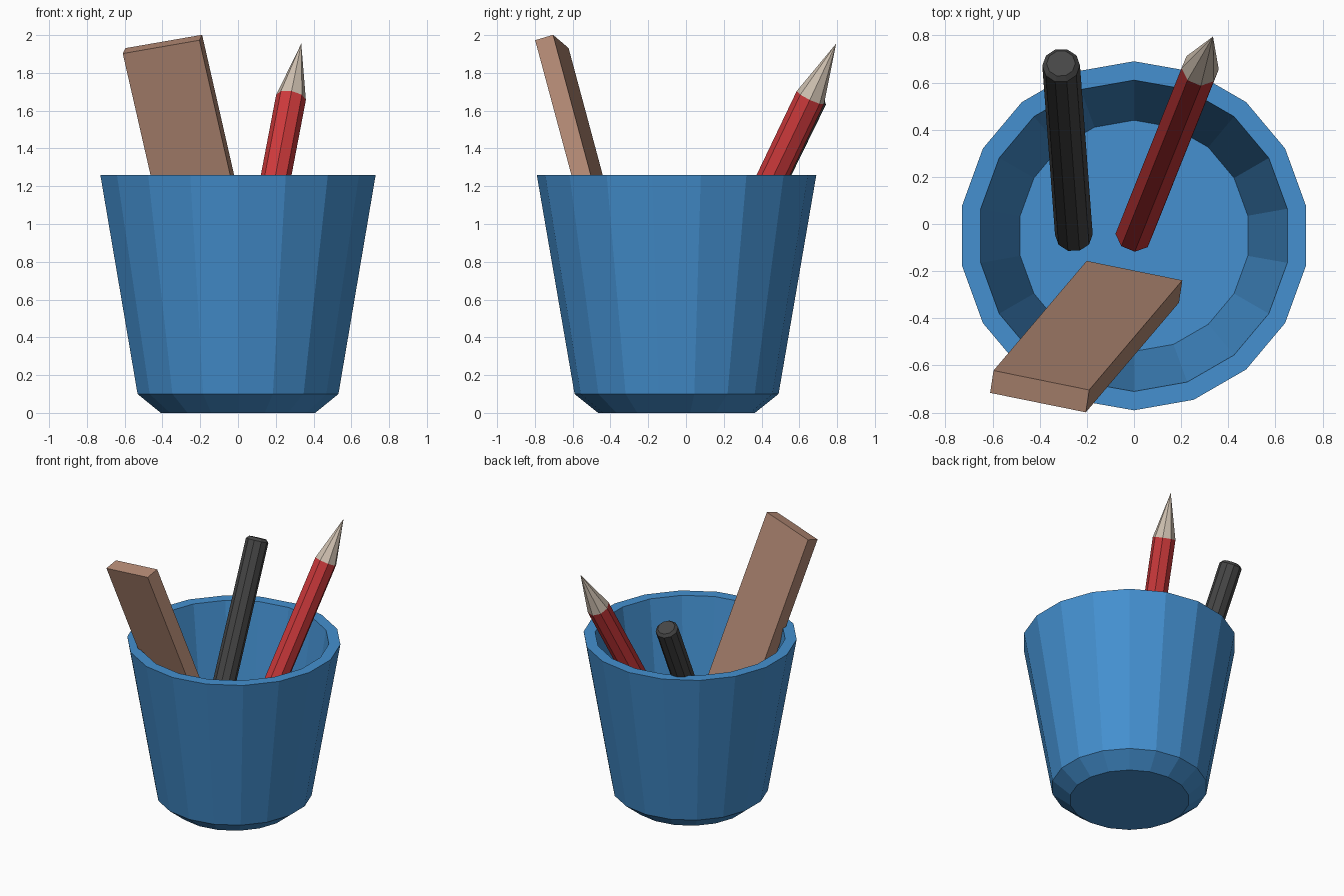
import bpy, bmesh, math
from mathutils import Vector, Matrix

if "Cube" in bpy.data.objects:
    bpy.data.objects.remove(bpy.data.objects["Cube"])


def material(name, rgb):
    m = bpy.data.materials.new(name)
    m.diffuse_color = (*rgb, 1)
    m.use_nodes = True
    m.node_tree.nodes["Principled BSDF"].inputs["Base Color"].default_value = m.diffuse_color
    return m


BLUE = material("cup blue", (0.058, 0.279, 0.631))
RED = material("pencil red", (0.61, 0.041, 0.044))
WOOD = material("sharpened wood", (0.62, 0.527, 0.434))
BLACK = material("pen black", (0.062, 0.062, 0.062))
BROWN = material("ruler brown", (0.456, 0.254, 0.178))


def finish(name, bm, mats):
    bmesh.ops.recalc_face_normals(bm, faces=bm.faces)
    me = bpy.data.meshes.new(name)
    bm.to_mesh(me)
    bm.free()
    for m in mats:
        me.materials.append(m)
    ob = bpy.data.objects.new(name, me)
    bpy.context.collection.objects.link(ob)
    return ob


def lathe(name, profile, sides, start, mats, tip_from=None):
    """Revolve (radius, height) points about z; zero radius makes a point."""
    bm = bmesh.new()
    rings = []
    for r, z in profile:
        if r == 0:
            rings.append([bm.verts.new((0, 0, z))] * sides)
            continue
        angles = [start + 2 * math.pi * i / sides for i in range(sides)]
        rings.append([bm.verts.new((r * math.cos(a), r * math.sin(a), z)) for a in angles])
    for k, (a, b) in enumerate(zip(rings, rings[1:])):
        for i in range(sides):
            j = (i + 1) % sides
            f = bm.faces.new(list(dict.fromkeys((a[i], a[j], b[j], b[i]))))
            if tip_from is not None and k >= tip_from:
                f.material_index = 1
    for ring, (r, z) in ((rings[0], profile[0]), (rings[-1], profile[-1])):
        if r > 0:
            bm.faces.new(ring)
    return finish(name, bm, mats)


def lean(ob, base, top):
    """Place a stick so that its z axis runs from base towards top."""
    d = (Vector(top) - Vector(base)).normalized()
    rot = Vector((0, 0, 1)).rotation_difference(d).to_matrix().to_4x4()
    ob.matrix_world = Matrix.Translation(base) @ rot


# Cup: bevelled foot, flared wall, flat rim, hollow inside with a floor
cup = lathe("cup", [(0.415, 0), (0.54, 0.1), (0.74, 1.26), (0.66, 1.26), (0.49, 0.16)],
            18, math.pi / 2, [BLUE])
cup.location.y = -0.05

# Pencil: eight-sided body with a sharpened cone
base, tip = Vector((0, -0.045, 0.2)), Vector((0.335, 0.795, 1.955))
length = (tip - base).length
pencil = lathe("pencil", [(0.08, 0), (0.08, length * 0.8376), (0, length)],
               8, math.pi / 2, [RED, WOOD], tip_from=1)
lean(pencil, base, tip)

# Pen: ten-sided barrel with a chamfered end
base, top = Vector((-0.255, -0.045, 0.2)), Vector((-0.309, 0.672, 1.665))
length = (top - base).length
pen = lathe("pen", [(0.08, 0), (0.08, length), (0.061, length + 0.02)],
            10, math.pi / 2 + math.pi / 10, [BLACK])
lean(pen, base, top)

# Ruler: flat bar leaning out over the front left rim
down = Vector((0.395, 0.465, -1.73))
length = down.length
down.normalize()
width = Vector((0.405, -0.083, 0.073))
width = (width - down * width.dot(down)).normalized()
thick = width.cross(down)
centre = Vector((-0.4, -0.71, 1.952)) + down * length / 2
bm = bmesh.new()
bmesh.ops.create_cube(bm, size=1)
bmesh.ops.scale(bm, verts=bm.verts, vec=(0.42, 0.1, length))
ruler = finish("ruler", bm, [BROWN])
frame = Matrix((width, thick, -down)).transposed()
if frame.determinant() < 0:
    frame = Matrix((width, -thick, -down)).transposed()
ruler.matrix_world = Matrix.Translation(centre) @ frame.to_4x4()
